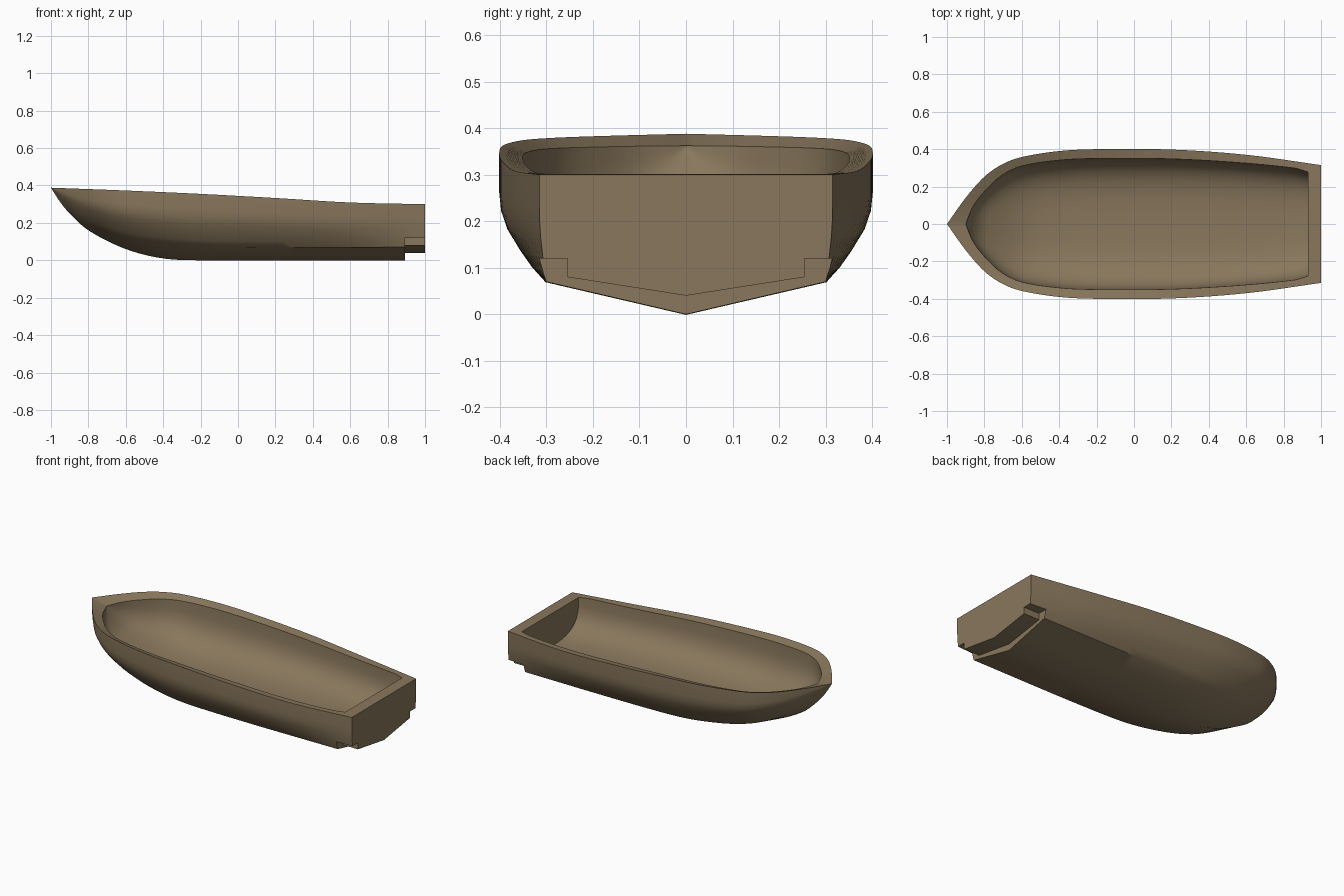
import bpy
import bmesh
from math import radians, sin, cos, pi

default = bpy.data.objects.get("Cube")
if default:
    bpy.data.objects.remove(default, do_unlink=True)

paint = bpy.data.materials.new("wood brown")
paint.use_nodes = True
colour = (0.25, 0.185, 0.108, 1)
paint.diffuse_color = colour
paint.node_tree.nodes["Principled BSDF"].inputs["Base Color"].default_value = colour


def curve(x, pts):
    """Smooth interpolation through (x, value) points."""
    if x <= pts[0][0]:
        return pts[0][1]
    if x >= pts[-1][0]:
        return pts[-1][1]

    def slope(i):
        a, b = pts[max(i - 1, 0)], pts[min(i + 1, len(pts) - 1)]
        return (b[1] - a[1]) / (b[0] - a[0])

    i = max(k for k in range(len(pts) - 1) if pts[k][0] <= x)
    (x0, v0), (x1, v1) = pts[i], pts[i + 1]
    h = x1 - x0
    t = (x - x0) / h
    m0, m1 = slope(i) * h, slope(i + 1) * h
    return ((2*t**3 - 3*t**2 + 1) * v0 + (t**3 - 2*t**2 + t) * m0
            + (3*t**2 - 2*t**3) * v1 + (t**3 - t**2) * m1)


# Rim height, then the lines of the outer and inner skins along the length
SHEER = [(-1, .388), (-.6, .373), (-.2, .355), (.2, .333), (.6, .309), (1, .3)]
BEAM = [(-1, 0), (-.9, .14), (-.8, .253), (-.7, .322), (-.6, .358), (-.4, .39),
        (-.2, .4), (.2, .398), (.6, .37), (1, .315)]
KEEL = [(-1, .388), (-.95, .31), (-.9, .25), (-.8, .16), (-.6, .06),
        (-.4, .01), (-.2, 0), (1, 0)]
CHINE_Y = [(-1, 0), (-.8, .125), (-.6, .22), (-.3, .283), (0, .3), (1, .3)]
CHINE_Z = [(-1, .388), (-.9, .28), (-.8, .2), (-.6, .12), (-.3, .08), (0, .07), (1, .07)]
# Fractions across and up the topside, from chine to rim
SIDE = [(0, 0), (.3, .12), (.55, .25), (.83, .42), (.96, .56), (1, .7), (1, 1)]

INNER_BEAM = [(-.9, 0), (-.86, .095), (-.78, .195), (-.7, .265), (-.6, .31), (-.4, .341),
              (-.2, .35), (.2, .348), (.6, .325), (.9, .293), (.93, .278)]
INNER_KEEL = [(-.9, .36), (-.86, .28), (-.8, .215), (-.6, .12), (-.4, .088),
              (-.2, .083), (.86, .083), (.93, .1)]
ROUNDNESS = 3


def mirrored(x, half):
    """Full section from a half section that starts at the keel."""
    return [(x, -y, z) for y, z in reversed(half[1:])] + [(x, y, z) for y, z in half]


def outer_section(x):
    beam, keel, cy, cz, top = (curve(x, c) for c in (BEAM, KEEL, CHINE_Y, CHINE_Z, SHEER))
    half = [(cy * f, keel + (cz - keel) * f) for f in (0, .5)]
    half += [(cy + (beam - cy) * a, cz + (top - cz) * b) for a, b in SIDE]
    return mirrored(x, half)


def inner_section(x, drop):
    """Rounded bowl section below the rim."""
    beam, keel, top = curve(x, INNER_BEAM), curve(x, INNER_KEEL), curve(x, SHEER) - drop
    power = 2 / ROUNDNESS
    angles = [k / 12 * pi / 2 for k in range(13)]
    return mirrored(x, [(beam * sin(a) ** power, top - (top - keel) * abs(cos(a)) ** power)
                        for a in angles])


# Outer and inner skins share stations, so the rim can join them
bm = bmesh.new()
STATIONS = 44
outer, inner = [], []
for i in range(STATIONS + 1):
    u = (i / STATIONS) ** 1.5
    outer.append([bm.verts.new(p) for p in outer_section(-1 + 2 * u)])
    inner.append([bm.verts.new(p) for p in inner_section(-.9 + 1.83 * u, .022 * (1 - u))])
for skin in (outer, inner):
    for a, b in zip(skin, skin[1:]):
        for j in range(len(a) - 1):
            bm.faces.new((a[j], a[j + 1], b[j + 1], b[j]))
    bm.faces.new(skin[-1])
for i in range(STATIONS):
    for j in (0, -1):
        bm.faces.new((outer[i][j], outer[i + 1][j], inner[i + 1][j], inner[i][j]))
bm.faces.new((outer[-1][0], outer[-1][-1], inner[-1][-1], inner[-1][0]))
bmesh.ops.remove_doubles(bm, verts=bm.verts, dist=.0005)
bmesh.ops.dissolve_degenerate(bm, edges=bm.edges, dist=.0005)
bmesh.ops.recalc_face_normals(bm, faces=bm.faces)


def make_object(name, bm):
    mesh = bpy.data.meshes.new(name)
    bm.to_mesh(mesh)
    bm.free()
    mesh.materials.append(paint)
    obj = bpy.data.objects.new(name, mesh)
    bpy.context.collection.objects.link(obj)
    return obj


hull = make_object("boat_hull", bm)

# Step cut under the stern
bm = bmesh.new()
half = [(.4, -.1), (.4, .12), (.255, .12), (.255, .08)]
profile = half + [(0, .04)] + [(-y, z) for y, z in reversed(half)]
face = bm.faces.new([bm.verts.new((.893, y, z)) for y, z in profile])
solid = bmesh.ops.extrude_face_region(bm, geom=[face])
bmesh.ops.translate(bm, vec=(.2, 0, 0),
                    verts=[v for v in solid["geom"] if isinstance(v, bmesh.types.BMVert)])
bmesh.ops.recalc_face_normals(bm, faces=bm.faces)
cutter = make_object("stern_step_cutter", bm)
cutter.hide_render = True

bpy.ops.object.select_all(action="DESELECT")
hull.select_set(True)
bpy.context.view_layer.objects.active = hull
cut = hull.modifiers.new("stern step", "BOOLEAN")
cut.operation = "DIFFERENCE"
cut.solver = "EXACT"
cut.object = cutter
bpy.ops.object.modifier_apply(modifier=cut.name)
bpy.data.objects.remove(cutter, do_unlink=True)
bpy.ops.object.shade_smooth_by_angle(angle=radians(35))
